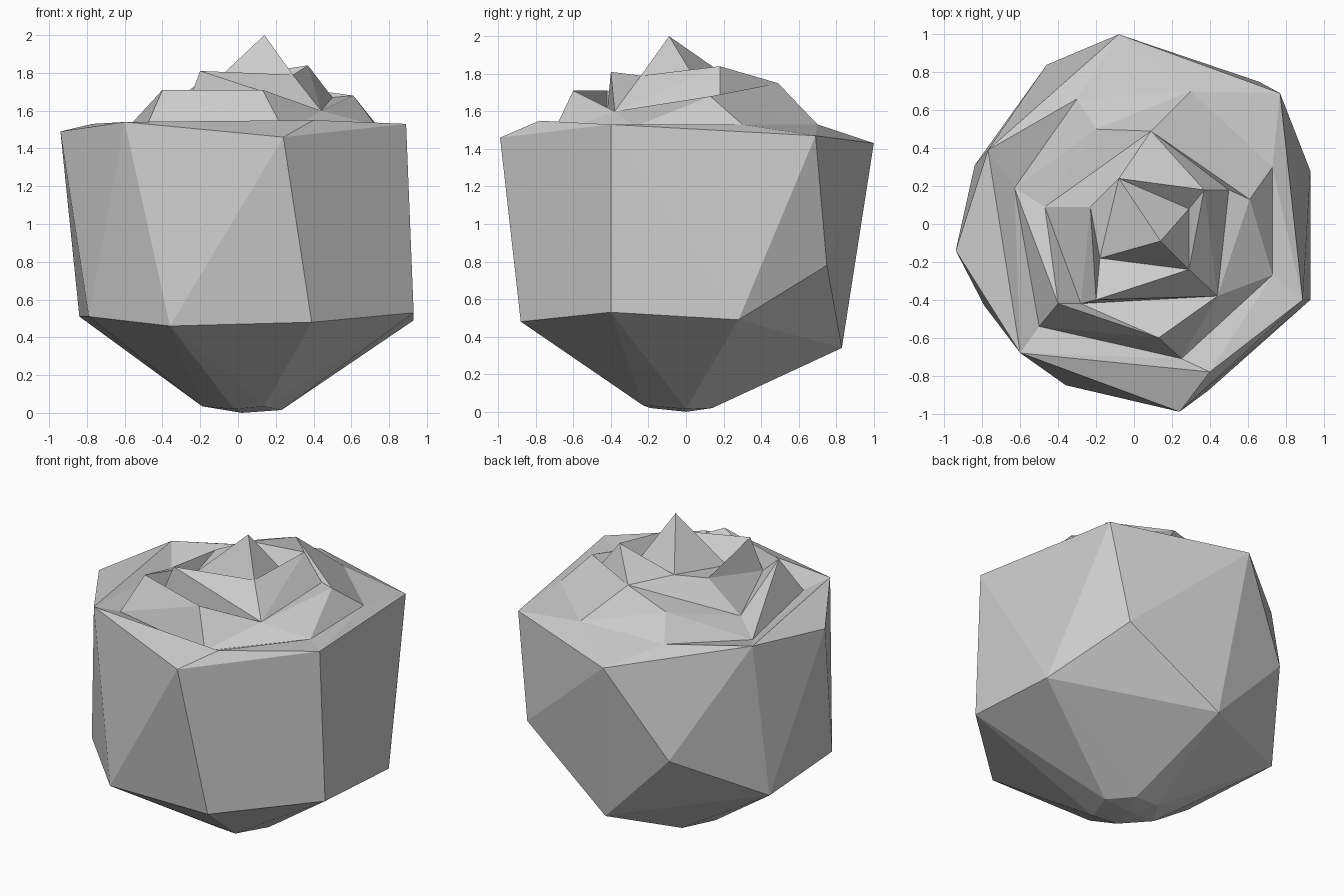
import bpy
import bmesh
from mathutils import Vector

cube = bpy.data.objects.get("Cube")
if cube:
    bpy.data.objects.remove(cube, do_unlink=True)

grey = bpy.data.materials.new("plain_grey")
grey.use_nodes = True
tone = (.6, .6, .6, 1)
grey.diffuse_color = tone
grey.node_tree.nodes["Principled BSDF"].inputs["Base Color"].default_value = tone


def finish(bm, name):
    """Turn a bmesh into a flat shaded object."""
    mesh = bpy.data.meshes.new(name)
    bm.to_mesh(mesh)
    bm.free()
    mesh.materials.append(grey)
    obj = bpy.data.objects.new(name, mesh)
    bpy.context.collection.objects.link(obj)
    return obj


def petal_layer(name, points, outlines):
    """Build folded petals from named corners, every face turned upwards."""
    bm = bmesh.new()
    corners = {}
    for outline in outlines:
        keys = outline.split()
        for key in keys:
            if key not in corners:
                corners[key] = bm.verts.new(points[key])
        face = bm.faces.new([corners[key] for key in keys])
        face.normal_update()
        if face.normal.z < 0:
            face.normal_flip()
    bmesh.ops.triangulate(bm, faces=[f for f in bm.faces if len(f.verts) > 3])
    return finish(bm, name)


# Upper edge of the bud
rim = dict(
    rim_back=(-.08, 1, 1.43), rim_back_left=(.77, .69, 1.47),
    rim_left=(.89, -.4, 1.53), rim_front=(.24, -.99, 1.46),
    rim_front_right=(-.6, -.68, 1.54), rim_right=(-.94, -.14, 1.49),
    rim_back_right=(-.77, .39, 1.53),
)

# Lower shoulder and small foot of the bud
shoulder = [
    (.93, -.4, .53), (.39, -.88, .48), (-.36, -.85, .46), (-.79, -.43, .51),
    (-.84, .31, .51), (-.46, .84, .84), (.02, .83, .34), (.66, .75, .78),
    (.93, .28, .49),
]
foot = [
    (-.19, -.04, .035), (-.02, -.19, .02), (.14, -.23, .035),
    (.23, 0, .015), (.1, .14, .02), (-.07, .14, .02), (.02, 0, 0),
]

# Body: a convex shell left open at the top
bm = bmesh.new()
top = [bm.verts.new(p) for p in rim.values()]
for p in shoulder + foot:
    bm.verts.new(p)
bmesh.ops.convex_hull(bm, input=bm.verts[:])
lid = [f for f in bm.faces if all(v in top for v in f.verts)]
bmesh.ops.delete(bm, geom=lid, context="FACES_ONLY")
bmesh.ops.recalc_face_normals(bm, faces=bm.faces[:])
side = [f for f in bm.faces if abs(f.normal.z) < .5]
if sum(f.normal.dot(Vector((*f.calc_center_median().xy, 0))) for f in side) < 0:
    bmesh.ops.reverse_faces(bm, faces=bm.faces[:])
finish(bm, "bud_body")

# Valley between the rim and the petals
valley = dict(
    lip=(.4, -.78, 1.55), dip_front=(.25, -.71, 1.48),
    dip_left=(.73, -.27, 1.52), dip_back_left=(.73, .3, 1.53),
    dip_back=(.3, .7, 1.53), dip_back_right=(-.3, .66, 1.52),
    dip_right=(-.63, .19, 1.46), dip_front_right=(-.5, -.54, 1.48),
)

# Ridges of the outer petals
ridge = dict(
    fold_right=(-.4, -.42, 1.71), fold_front=(.13, -.6, 1.71),
    notch=(.44, -.38, 1.6), fold_left=(.61, .13, 1.68),
    fold_back=(.09, .49, 1.75), crease=(-.2, .5, 1.65),
    hollow=(-.47, .09, 1.54),
)

# Inner petals and the pointed heart
heart = dict(
    pocket=(-.28, -.42, 1.6), crest_front=(-.2, -.4, 1.81),
    crest_mid=(.29, -.24, 1.79), crest_back=(.37, .18, 1.84),
    gap=(.5, .18, 1.67), base_back=(-.08, .24, 1.77),
    base_right=(-.23, .09, 1.73), base_front=(-.18, -.18, 1.7),
    base_left=(.29, .08, 1.72), tip=(.14, -.09, 2),
)
points = {**rim, **valley, **ridge, **heart}

petal_layer("rim_petals", points, [
    "rim_front lip rim_front_right",
    "rim_front rim_left lip",
    "rim_front_right rim_right rim_back_right",
    "rim_back rim_back_right dip_back_right",
    "rim_back dip_back_right dip_back",
    "rim_back dip_back rim_back_left",
    "rim_back_left dip_back dip_back_left",
    "rim_back_left dip_back_left rim_left",
    "rim_left dip_back_left dip_left",
    "lip rim_left dip_left dip_front",
    "rim_front_right lip dip_front dip_front_right",
    "rim_front_right dip_front_right dip_right rim_back_right",
    "rim_back_right dip_right dip_back_right",
])

petal_layer("outer_petals", points, [
    "dip_front_right dip_front fold_front fold_right",
    "dip_front notch fold_front",
    "dip_front dip_left notch",
    "dip_left dip_back_left fold_left notch",
    "dip_back_left dip_back fold_back fold_left",
    "dip_back dip_back_right crease fold_back",
    "dip_back_right dip_right hollow crease",
    "crease hollow fold_back",
    "dip_right dip_front_right fold_right",
    "dip_right fold_right hollow",
])

petal_layer("inner_petals", points, [
    "fold_right fold_front pocket",
    "fold_front notch pocket",
    "pocket notch crest_front",
    "fold_right pocket hollow",
    "pocket crest_front base_right hollow",
    "hollow base_right base_back fold_back",
    "fold_back base_back crest_back",
    "fold_back crest_back gap",
    "fold_back gap fold_left",
    "fold_left gap notch",
    "gap crest_back notch",
    "crest_back crest_mid notch",
    "crest_back base_left crest_mid",
    "crest_front notch crest_mid",
    "crest_front crest_mid base_front",
    "crest_front base_front base_right",
    "base_front base_right base_back",
    "crest_back base_back base_left",
])

petal_layer("heart_tip", points, [
    "tip base_back base_left",
    "tip base_left crest_mid",
    "tip crest_mid base_front",
    "tip base_front base_back",
])
